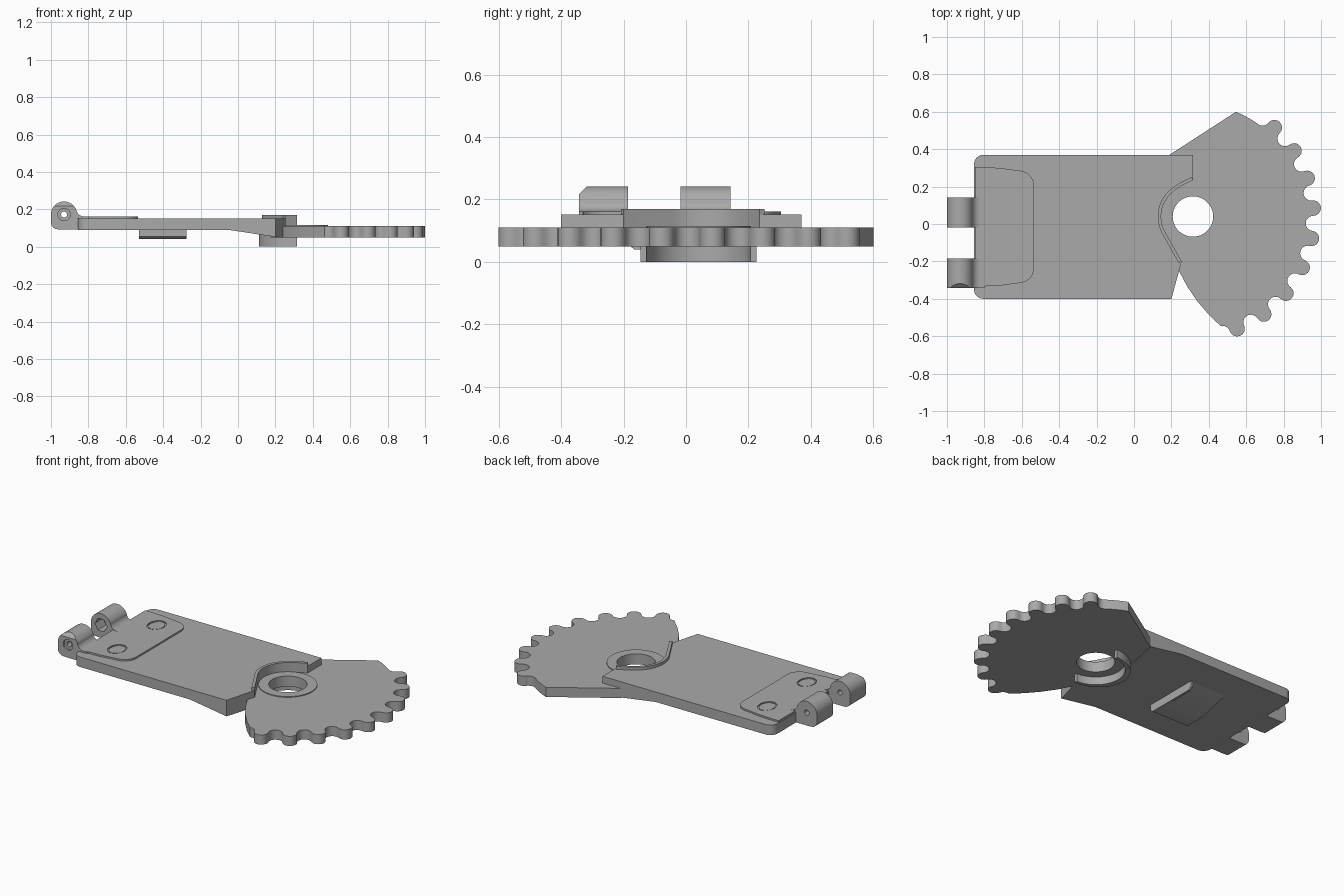
import bpy, bmesh
from math import cos, sin, pi, radians
from mathutils import Vector

cube = bpy.data.objects.get("Cube")
if cube:
    bpy.data.objects.remove(cube, do_unlink=True)

grey = bpy.data.materials.new("mid_grey")
grey.use_nodes = True
COLOUR = (0.4, 0.4, 0.4, 1)
grey.diffuse_color = COLOUR
grey.node_tree.nodes["Principled BSDF"].inputs["Base Color"].default_value = COLOUR

HUB = Vector((0.315, 0.04))


def polar(r, deg, centre=HUB, squash=1.0):
    a = radians(deg)
    return Vector((centre[0] + r * cos(a), centre[1] + r * squash * sin(a)))


def arc(r, start, end, n, centre=HUB, squash=1.0):
    return [polar(r, start + (end - start) * i / n, centre, squash) for i in range(n + 1)]


def prism(name, outline, low, high, axis="z"):
    """Extrude a 2D outline along z (xy outline), y (xz outline) or x (yz outline)."""
    place = {"z": lambda p, h: (p[0], p[1], h),
             "y": lambda p, h: (p[0], h, p[1]),
             "x": lambda p, h: (h, p[0], p[1])}[axis]
    bm = bmesh.new()
    base = bm.faces.new([bm.verts.new(place(p, low)) for p in outline])
    new = bmesh.ops.extrude_face_region(bm, geom=[base])["geom"]
    shift = Vector(place((0, 0), high - low))
    bmesh.ops.translate(bm, verts=[v for v in new if isinstance(v, bmesh.types.BMVert)], vec=shift)
    bmesh.ops.recalc_face_normals(bm, faces=bm.faces)
    mesh = bpy.data.meshes.new(name)
    bm.to_mesh(mesh)
    bm.free()
    mesh.materials.append(grey)
    obj = bpy.data.objects.new(name, mesh)
    bpy.context.collection.objects.link(obj)
    return obj


def select(obj):
    bpy.ops.object.select_all(action="DESELECT")
    obj.select_set(True)
    bpy.context.view_layer.objects.active = obj


def cut(obj, cutter):
    mod = obj.modifiers.new("cut", "BOOLEAN")
    mod.operation, mod.solver, mod.object = "DIFFERENCE", "EXACT", cutter
    select(obj)
    bpy.ops.object.modifier_apply(modifier=mod.name)
    bpy.data.objects.remove(cutter, do_unlink=True)


def circle(r, centre, n=40, squash=1.0):
    return arc(r, 0, 360 - 360 / n, n - 1, centre, squash)


# Toothed sector: alternating half-round teeth and gaps
PITCH, STEP, TOOTH = 0.645, 14.5, 0.0408


def scallop(deg, sign, start=0.0, end=1.0):
    centre = polar(PITCH, deg)
    u = (centre - HUB).normalized()
    t = Vector((u.y, -u.x))
    steps = [start + (end - start) * i / 10 for i in range(11)]
    return [centre + TOOTH * (sign * sin(pi * s) * u - cos(pi * s) * t) for s in steps]


sector = [Vector((0.19, 0.37))] + arc(0.605, 67.7, 57, 4)
sector += scallop(47.5 + STEP / 2, -1, 0.5, 1)
for k in range(9):
    a = 47.5 - STEP * k
    sector += scallop(a, 1)[1:]
    sector += scallop(a - STEP / 2, -1, 0, 0.5 if k == 8 else 1)[1:]
sector += [Vector(p) for p in ((0.40, -0.485), (0.34, -0.415), (0.285, -0.335),
                               (0.24, -0.25), (0.19, -0.14), (0.14, -0.02), (0.14, 0.12))]
gear = prism("gear_sector", sector, 0.05, 0.11)
cut(gear, prism("bore", circle(0.108, HUB, 64), -0.1, 0.3))

# Thin collar round the pivot hole
collar = prism("pivot_collar", circle(0.166, HUB, 64), 0.08, 0.115)
cut(collar, prism("bore", circle(0.108, HUB, 64), -0.1, 0.3))

# Half-ring stop under the pivot
ring = arc(0.203, 90, 270, 32, squash=0.915) + arc(0.166, 270, 90, 32)
prism("lower_half_ring", ring, 0, 0.07)

# Main arm, with a curved end wrapping the pivot and a ramped underside
edge = [Vector((0.315, 0.235)), Vector((0.25, 0.202))] + arc(0.17, 130, 207, 16) + [Vector((0.255, -0.2))]
R = 0.05
arm_outline = edge + [Vector((0.2, -0.4))]
arm_outline += arc(R, 270, 180, 8, (-0.855 + R, -0.4 + R))
arm_outline += arc(R, 180, 90, 8, (-0.855 + R, 0.37 - R)) + [Vector((0.315, 0.37))]
arm = prism("arm_plate", arm_outline, 0.05, 0.152)
ramp = [(-1.2, -0.1), (-1.2, 0.09), (-0.05, 0.09), (0.215, 0.05), (0.215, -0.1)]
cut(arm, prism("underside_cutter", ramp, -1, 1, "y"))

# Raised lip along the curved end
outer = []
for i, p in enumerate(edge):
    d = (edge[min(i + 1, len(edge) - 1)] - edge[max(i - 1, 0)]).normalized()
    outer.append(p + 0.018 * Vector((d.y, -d.x)))
prism("pivot_lip", edge + outer[::-1], 0.1, 0.17)

# Hinge pad with two shallow round recesses
pad_outline = [(-0.85, -0.335), (-0.72, -0.33)] + arc(0.08, 280, 360, 10, (-0.615, -0.235))
pad_outline += arc(0.08, 0, 80, 10, (-0.615, 0.205)) + [(-0.72, 0.3), (-0.85, 0.305)]
pad = prism("hinge_pad", pad_outline, 0.14, 0.162)
for y in (0.18, -0.21):
    spot = (-0.685, y)
    cut(pad, prism("recess", circle(0.05, spot, squash=1.28), 0.155, 0.3))
    prism("recess_button", circle(0.043, spot, squash=1.28), 0.14, 0.159)

# Hinge knuckles: round barrel flowing into a foot
PIN = (-0.93, 0.172)
knuckle_outline = arc(0.07, 180, 20, 20, PIN) + arc(0.045, 200, 265, 6, (-0.822, 0.207))
knuckle_outline += [(-0.8, 0.162), (-0.8, 0.092), (-0.95, 0.092)] + arc(0.04, 250, 180, 6, (-0.96, 0.132))
for name, y0, y1 in (("front_knuckle", -0.342, -0.185), ("rear_knuckle", -0.018, 0.142)):
    knuckle = prism(name, knuckle_outline, y0, y1, "y")
    cut(knuckle, prism("pin_hole", circle(0.016, PIN, 24), -1, 1, "y"))
    if name == "rear_knuckle":
        cut(knuckle, prism("hex_socket", circle(0.042, PIN, 6), y0 - 0.1, y0 + 0.08, "y"))
    else:
        cut(knuckle, prism("counterbore", circle(0.033, PIN, 24), y0 - 0.1, y0 + 0.012, "y"))
        corner = [(y0 - 0.02, 0.198), (y0 + 0.035, 0.253), (y0 - 0.02, 0.26)]
        cut(knuckle, prism("corner_cutter", corner, -1.1, -0.8, "x"))

# Wedge catch under the arm, with a thin rim on its inner side
wedge = [(-0.185, 0.1), (-0.185, 0.055), (-0.165, 0.04), (-0.03, 0.04), (0.165, 0.09), (0.165, 0.1)]
prism("catch_wedge", wedge, -0.53, -0.28, "x")
rim = [(-0.185, 0.1), (-0.185, 0.055), (-0.165, 0.04), (0.15, 0.04), (0.17, 0.055), (0.17, 0.1)]
prism("catch_rim", rim, -0.29, -0.275, "x")

for obj in list(bpy.context.collection.objects):
    if obj.type == "MESH" and grey.name in obj.data.materials:
        select(obj)
        bpy.ops.object.shade_smooth_by_angle(angle=radians(30))
